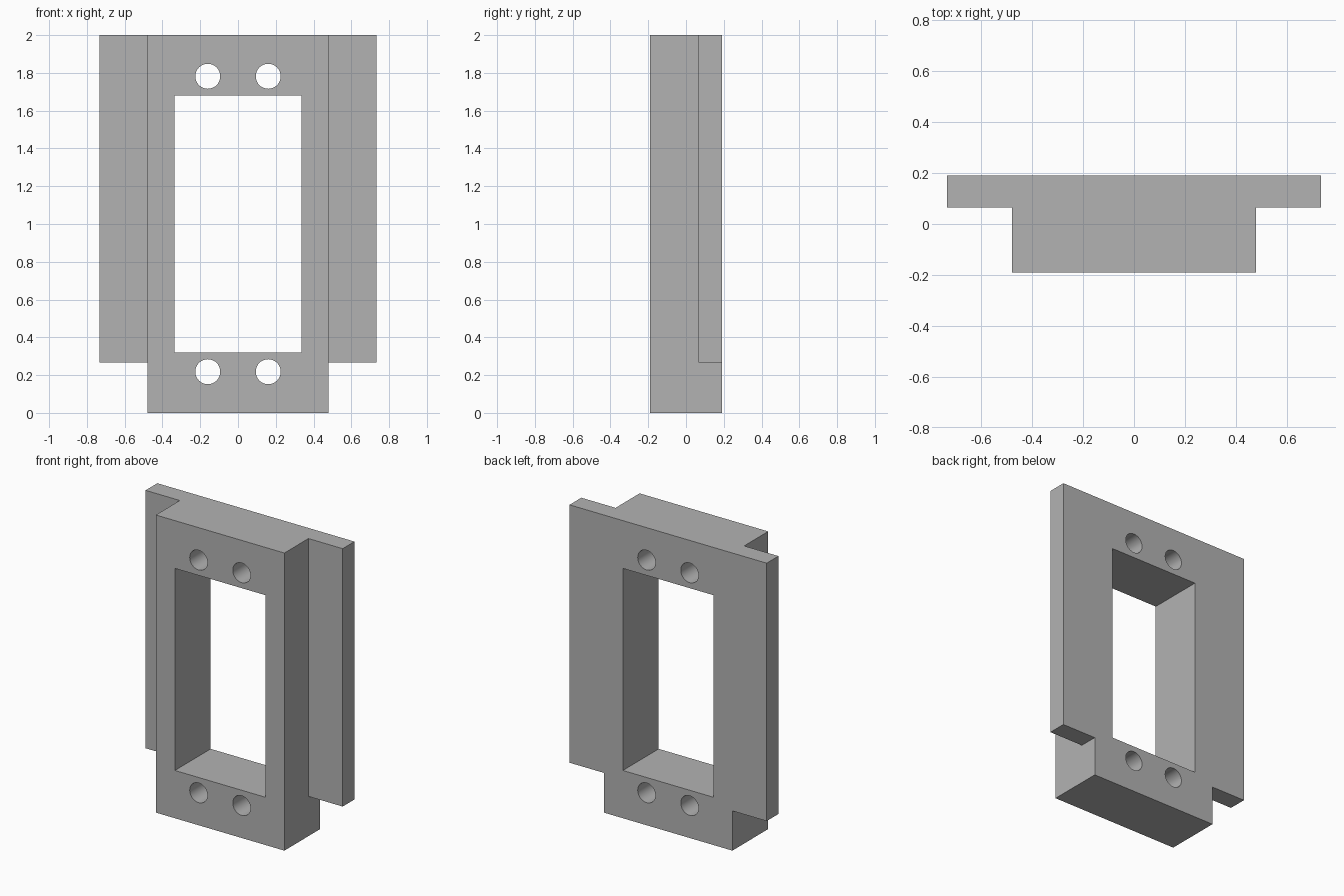
import bpy, bmesh, math
from mathutils import Matrix, Vector

cube = bpy.data.objects.get("Cube")
if cube:
    bpy.data.objects.remove(cube, do_unlink=True)

HEIGHT, HALF_DEPTH = 2.0, 0.19
BODY_HALF, FLANGE_HALF = 0.478, 0.733
FLANGE_FRONT, FLANGE_BOTTOM = 0.065, 0.267

grey = bpy.data.materials.new("plain grey")
grey.use_nodes = True
colour = (0.45, 0.45, 0.45, 1)
grey.diffuse_color = colour
for node in grey.node_tree.nodes:
    if node.type == 'BSDF_PRINCIPLED':
        node.inputs["Base Color"].default_value = colour


def add_object(name, bm):
    bmesh.ops.recalc_face_normals(bm, faces=bm.faces[:])
    mesh = bpy.data.meshes.new(name)
    bm.to_mesh(mesh)
    bm.free()
    mesh.materials.append(grey)
    obj = bpy.data.objects.new(name, mesh)
    bpy.context.collection.objects.link(obj)
    return obj


def add_box(bm, size, centre):
    matrix = Matrix.Translation(centre) @ Matrix.Diagonal((*size, 1))
    bmesh.ops.create_cube(bm, size=1, matrix=matrix)


# Central block, scored where the flanges begin
bm = bmesh.new()
add_box(bm, (2 * BODY_HALF, 2 * HALF_DEPTH, HEIGHT), (0, 0, HEIGHT / 2))
for point, normal in (((0, FLANGE_FRONT, 0), (0, 1, 0)),
                      ((0, 0, FLANGE_BOTTOM), (0, 0, 1))):
    bmesh.ops.bisect_plane(bm, geom=bm.verts[:] + bm.edges[:] + bm.faces[:],
                           plane_co=point, plane_no=normal)

# Side flanges pulled out of the upper back of the block
for side in (-1, 1):
    faces = []
    for face in bm.faces:
        c = face.calc_center_median()
        if face.normal.x * side > 0.9 and c.y > FLANGE_FRONT and c.z > FLANGE_BOTTOM:
            faces.append(face)
    result = bmesh.ops.extrude_face_region(bm, geom=faces)
    verts = [v for v in result["geom"] if isinstance(v, bmesh.types.BMVert)]
    bmesh.ops.translate(bm, verts=verts,
                        vec=Vector((side * (FLANGE_HALF - BODY_HALF), 0, 0)))
    bmesh.ops.delete(bm, geom=[f for f in faces if f.is_valid], context='FACES_ONLY')
bmesh.ops.dissolve_limit(bm, angle_limit=0.01, verts=bm.verts[:], edges=bm.edges[:])
bracket = add_object("mounting_bracket", bm)

# Window opening and four screw holes
bm = bmesh.new()
add_box(bm, (0.672, 1, 1.358), (0, 0, HEIGHT / 2))
for x in (-0.16, 0.16):
    for z in (0.218, 1.782):
        matrix = Matrix.Translation((x, 0, z)) @ Matrix.Rotation(math.pi / 2, 4, 'X')
        bmesh.ops.create_cone(bm, cap_ends=True, segments=48, radius1=0.066,
                              radius2=0.066, depth=1, matrix=matrix)
cutter = add_object("opening_cutter", bm)
cutter.hide_render = True

cut = bracket.modifiers.new("openings", 'BOOLEAN')
cut.operation = 'DIFFERENCE'
cut.solver = 'EXACT'
cut.object = cutter

bpy.ops.object.select_all(action='DESELECT')
bracket.select_set(True)
bpy.context.view_layer.objects.active = bracket
bpy.ops.object.modifier_apply(modifier=cut.name)
bpy.data.objects.remove(cutter, do_unlink=True)
bpy.ops.object.shade_smooth_by_angle(angle=math.radians(30))
